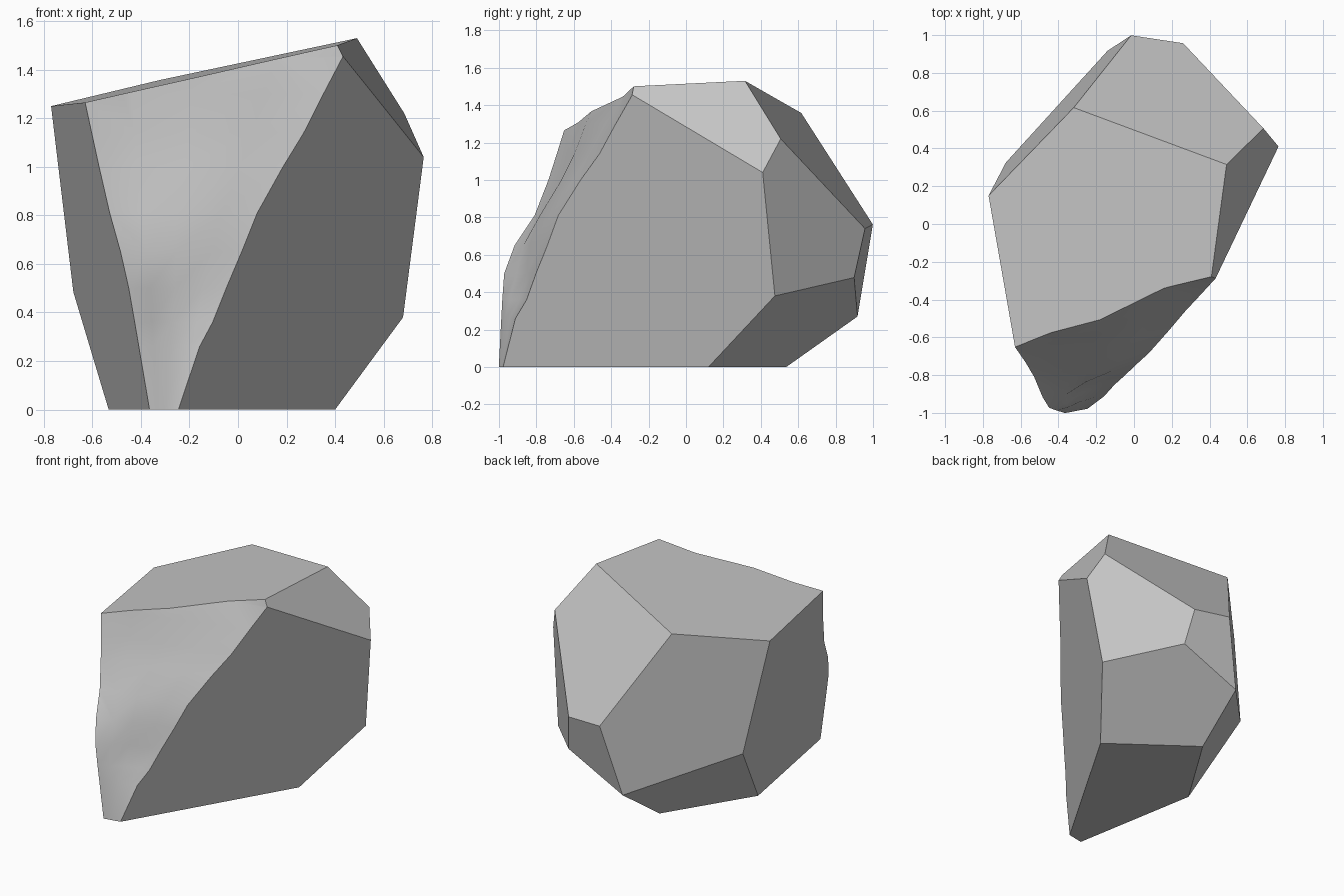
import bpy, bmesh
from mathutils import Vector

cube = bpy.data.objects.get("Cube")
if cube:
    bpy.data.objects.remove(cube, do_unlink=True)

# Weathered front: height, left edge x y, right edge x y, bumps between them
ROWS = [
    (0.00, -.36, -1.00, -.23, -.975, 0, 0, 0),
    (0.26, -.40, -.985, -.145, -.91, 0, .01, .01),
    (0.36, -.42, -.98, -.09, -.85, .01, .03, .02),
    (0.50, -.445, -.97, -.04, -.80, .03, .04, .02),
    (0.65, -.48, -.915, .02, -.74, .01, 0, .01),
    (0.81, -.53, -.81, .09, -.68, 0, -.03, -.01),
    (1.00, -.57, -.735, .20, -.56, .02, -.01, 0),
    (1.14, -.60, -.69, .28, -.46, .02, -.01, 0),
    (1.30, -.635, -.64, .355, -.375, .01, -.015, .01),
    (1.45, -.66, -.60, .43, -.29, 0, -.01, .03),
    (1.60, -.69, -.55, .47, -.24, 0, 0, .03),
]

# Corners of the chiselled stone
PEAK, TOP_LEFT, TOP_BACK = (.49, .315, 1.53), (-.77, .15, 1.25), (-.32, .615, 1.36)
TOP_FRONT, SHOULDER, TOP_RIGHT = (-.63, -.65, 1.265), (.765, .41, 1.04), (.41, -.28, 1.50)
LOW_RIGHT, FOOT_RIGHT, LOW_LEFT = (.68, .475, .38), (.40, .12, 0), (-.68, .33, .49)
BACK_TIP, BACK_RIGHT, BACK_LOW = (-.02, 1.0, .765), (.26, .957, .74), (-.14, .917, .27)
FOOT_BACK, RIDGE = (-.165, .535, 0), (.43, -.29, 1.45)

# Flat facets, each through three corners
FACETS = [
    (TOP_LEFT, PEAK, TOP_FRONT),
    (TOP_BACK, PEAK, BACK_RIGHT),
    (TOP_RIGHT, PEAK, SHOULDER),
    (RIDGE, SHOULDER, FOOT_RIGHT),
    (SHOULDER, LOW_RIGHT, BACK_RIGHT),
    (LOW_RIGHT, FOOT_RIGHT, BACK_LOW),
    (BACK_TIP, BACK_RIGHT, BACK_LOW),
    (BACK_LOW, LOW_LEFT, FOOT_BACK),
    (TOP_LEFT, LOW_LEFT, TOP_FRONT),
    (TOP_LEFT, TOP_BACK, BACK_LOW),
]
CENTRE = Vector((0, 0, .7))
SIDE, BACK = 1.0, 1.3

bm = bmesh.new()

# Front sheet of the uncut block
grid = []
for z, xl, yl, xr, yr, *bumps in ROWS:
    def on_row(x, bump=0):
        t = (x - xl) / (xr - xl)
        return bm.verts.new((x, yl + t * (yr - yl) + bump, z))
    row = [on_row(-SIDE), on_row(xl)]
    row += [on_row(xl + t * (xr - xl), b) for t, b in zip((.2, .45, .75), bumps)]
    row += [on_row(xr), on_row(SIDE)]
    grid.append(row)
for low, high in zip(grid, grid[1:]):
    for i in range(len(low) - 1):
        bm.faces.new((low[i], low[i + 1], high[i + 1], high[i])).smooth = True

# Close the block with flat sides and back
top = ROWS[-1][0]
bl, br, tr, tl = [bm.verts.new((x, BACK, z)) for x, z in
                  ((-SIDE, 0), (SIDE, 0), (SIDE, top), (-SIDE, top))]
bm.faces.new((bl, br, tr, tl))
bm.faces.new(grid[0] + [br, bl])
bm.faces.new(grid[-1] + [tr, tl])
bm.faces.new([r[0] for r in grid] + [tl, bl])
bm.faces.new([r[-1] for r in grid] + [tr, br])
bmesh.ops.recalc_face_normals(bm, faces=bm.faces[:])

# Chisel away each facet and cap the cut
for facet in FACETS:
    a, b, c = map(Vector, facet)
    normal = (b - a).cross(c - a).normalized()
    if normal.dot(CENTRE - a) > 0:
        normal.negate()
    cut = bmesh.ops.bisect_plane(bm, geom=bm.verts[:] + bm.edges[:] + bm.faces[:],
                                 dist=1e-5, plane_co=a, plane_no=normal, clear_outer=True)
    rim = [e for e in bm.edges if e.is_boundary]
    for face in bmesh.ops.edgeloop_fill(bm, edges=rim)["faces"]:
        face.smooth = False
bmesh.ops.recalc_face_normals(bm, faces=bm.faces[:])

mesh = bpy.data.meshes.new("rock")
bm.to_mesh(mesh)
bm.free()
rock = bpy.data.objects.new("rock", mesh)
bpy.context.collection.objects.link(rock)

# Plain grey stone
stone = bpy.data.materials.new("grey_stone")
stone.use_nodes = True
colour = (.55, .55, .55, 1)
stone.diffuse_color = colour
stone.node_tree.nodes["Principled BSDF"].inputs["Base Color"].default_value = colour
mesh.materials.append(stone)
